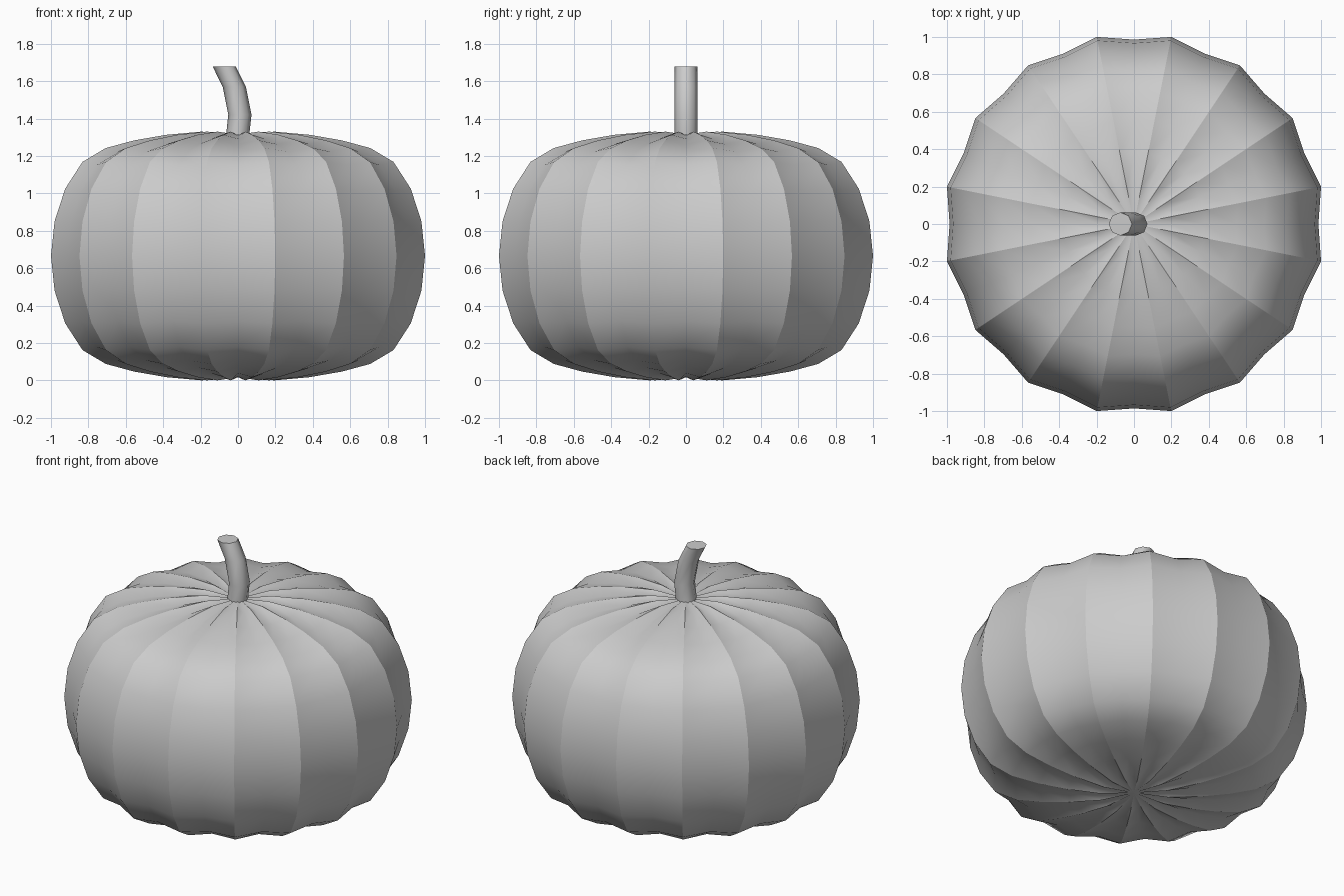
import bpy, bmesh
from math import sin, cos, pi, radians

if "Cube" in bpy.data.objects:
    bpy.data.objects.remove(bpy.data.objects["Cube"])

SEG = 32          # 16 ridges alternating with 16 valleys
MID = 0.665       # height of the widest ring
R = 1 / cos(pi / 16)
VALLEY = 0.967    # valleys are pulled towards the centre
HEIGHTS = [0, 0.185, 0.36, 0.503, 0.577, 0.618, 0.648, 0.665]


def finish(bm, name):
    bmesh.ops.recalc_face_normals(bm, faces=bm.faces)
    mesh = bpy.data.meshes.new(name)
    bm.to_mesh(mesh)
    bm.free()
    obj = bpy.data.objects.new(name, mesh)
    bpy.context.collection.objects.link(obj)
    return obj


def bridge(bm, a, b):
    n = len(a)
    for i in range(n):
        bm.faces.new((a[i], a[(i + 1) % n], b[(i + 1) % n], b[i])).smooth = True


# Pumpkin body: squashed sphere with sharp ridges and soft valleys
bm = bmesh.new()
rings = []
for k in range(-7, 8):
    r = R * cos(k * pi / 16)
    z = HEIGHTS[abs(k)] * (1 if k > 0 else -1)
    ring = []
    for i in range(SEG):
        s = 1 if i % 2 else VALLEY
        a = i * 2 * pi / SEG
        ring.append(bm.verts.new((r * s * cos(a), r * s * sin(a), MID + z * s)))
    rings.append(ring)
for a, b in zip(rings, rings[1:]):
    bridge(bm, a, b)
for ring, z in ((rings[0], MID - 0.648), (rings[-1], MID + 0.648)):
    pole = bm.verts.new((0, 0, z))
    for i in range(SEG):
        bm.faces.new((ring[i], ring[(i + 1) % SEG], pole)).smooth = True
# Ridge lines stay crisp
for a, b in zip(rings, rings[1:]):
    for i in range(1, SEG, 2):
        bm.edges.get((a[i], b[i])).smooth = False
for ring in (rings[0], rings[-1]):
    for v in ring[1::2]:
        for e in v.link_edges:
            if len(e.other_vert(v).link_edges) == SEG:
                e.smooth = False
finish(bm, "pumpkin_body")

# Stem: eight-sided level rings along a bent path
bm = bmesh.new()
stem = []
for x, z in ((-0.003, 1.30), (0.01, 1.42), (-0.02, 1.57), (-0.073, 1.677)):
    stem.append([bm.verts.new((x + 0.062 * cos(a), 0.062 * sin(a), z))
                 for a in (i * pi / 4 for i in range(8))])
for a, b in zip(stem, stem[1:]):
    bridge(bm, a, b)
for cap in (stem[0], stem[-1]):
    bm.faces.new(cap)
    for i in range(8):
        bm.edges.get((cap[i], cap[(i + 1) % 8])).smooth = False
finish(bm, "stem")
